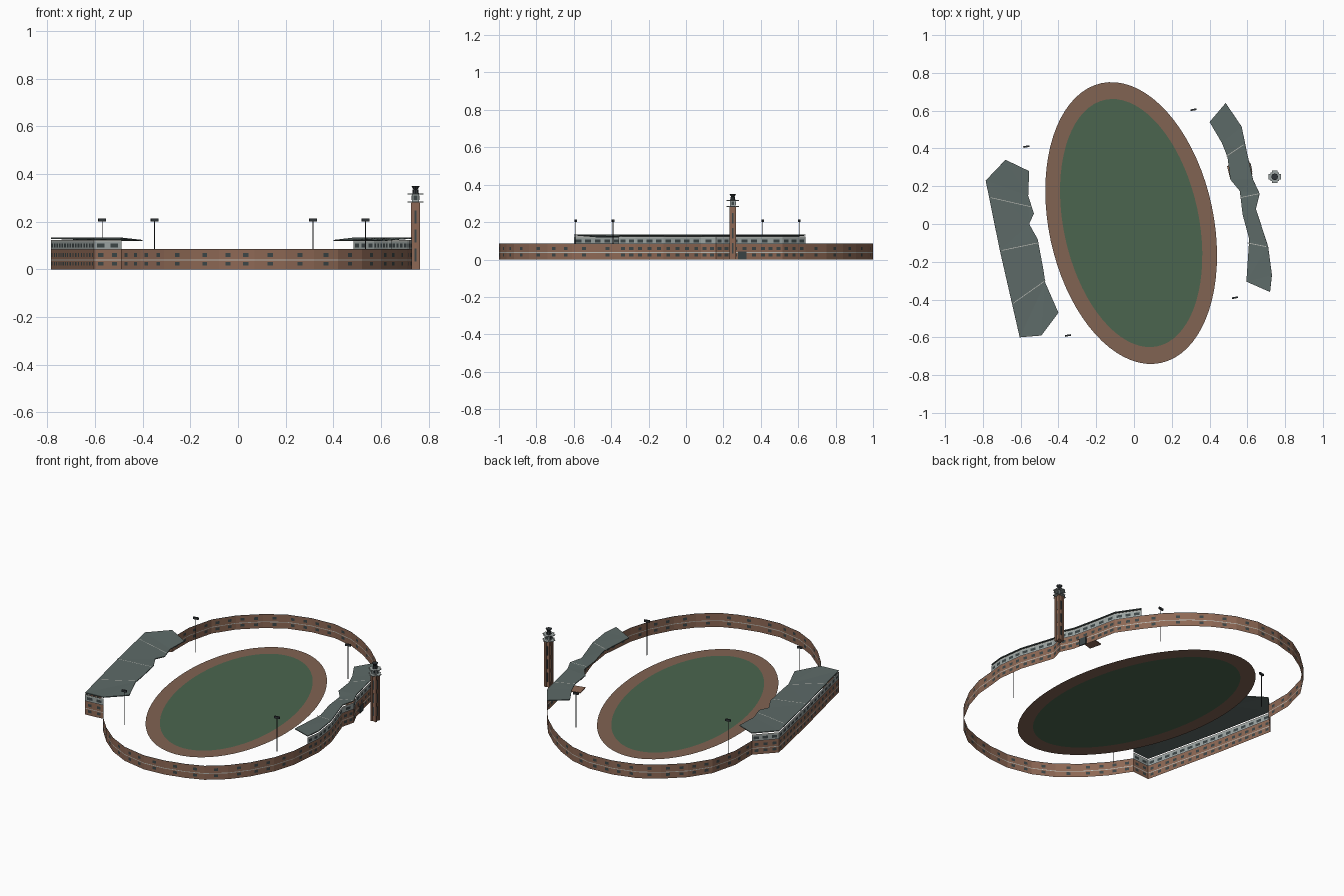
import bpy, bmesh, math
from mathutils import Vector, Matrix

if "Cube" in bpy.data.objects:
    bpy.data.objects.remove(bpy.data.objects["Cube"])


def material(name, r, g, b):
    m = bpy.data.materials.new(name)
    m.use_nodes = True
    m.diffuse_color = (r, g, b, 1)
    m.node_tree.nodes["Principled BSDF"].inputs["Base Color"].default_value = (r, g, b, 1)
    return m


BRICK = material("brick", .27, .14, .09)
TRACK = material("track_clay", .22, .125, .085)
GRASS = material("grass", .07, .13, .077)
ROOF = material("roof_grey", .11, .145, .138)
GLASS = material("window_dark", .045, .06, .062)
STONE = material("pale_stone", .5, .5, .46)
PANEL = material("panel_grey", .33, .37, .36)
DARK = material("charcoal", .03, .036, .04)


def finish(name, bm, mats):
    mesh = bpy.data.meshes.new(name)
    bm.to_mesh(mesh)
    bm.free()
    for m in mats:
        mesh.materials.append(m)
    obj = bpy.data.objects.new(name, mesh)
    bpy.context.collection.objects.link(obj)
    return obj


def box(name, centre, size, mat, turn=0):
    bm = bmesh.new()
    place = Matrix.Translation(centre) @ Matrix.Rotation(math.radians(turn), 4, "Z")
    bmesh.ops.create_cube(bm, size=1, matrix=place @ Matrix.Diagonal((*size, 1)))
    return finish(name, bm, [mat])


def cone(name, centre, r1, r2, height, mat, sides=8):
    bm = bmesh.new()
    bmesh.ops.create_cone(bm, cap_ends=True, segments=sides, radius1=r1, radius2=r2,
                          depth=height, matrix=Matrix.Translation(centre))
    return finish(name, bm, [mat])


def facade(name, path, levels, kinds, mats, bay, window):
    """Upright sheet along a path, cut into bays. kinds gives (pier, window) material per row."""
    bm = bmesh.new()
    for a, b in zip(path, path[1:]):
        a, b = Vector(a), Vector(b)
        length = (b - a).length
        count = max(1, round(length / bay))
        half = min(window / length, .6 / count) / 2
        cuts = [0]
        for k in range(count):
            mid = (k + .5) / count
            cuts += [mid - half, mid + half]
        cuts.append(1)
        grid = [[bm.verts.new((*a.lerp(b, t), z)) for z in levels] for t in cuts]
        for c in range(len(cuts) - 1):
            for r, kind in enumerate(kinds):
                f = bm.faces.new((grid[c][r], grid[c + 1][r], grid[c + 1][r + 1], grid[c][r + 1]))
                f.material_index = kind[c % 2]
    return finish(name, bm, mats)


# Wall plan, split into open curves and grandstand backs
south = [(-.49, -.59), (-.41, -.71), (-.31, -.82), (-.2, -.91), (-.08, -.97), (.07, -1),
         (.2, -.99), (.32, -.96), (.42, -.92), (.52, -.84), (.6, -.74), (.67, -.61),
         (.71, -.48), (.72, -.36)]
east = [(.72, -.36), (.73, -.27), (.71, -.12), (.645, .08), (.665, .16), (.63, .235),
        (.595, .39), (.57, .515), (.485, .64)]
north = [(.485, .64), (.4, .75), (.3, .84), (.2, .91), (.08, .97), (-.05, 1), (-.2, .99),
         (-.34, .95), (-.45, .88), (-.56, .78), (-.64, .66), (-.68, .5), (-.68, .34)]
west = [(-.68, .34), (-.785, .23), (-.71, -.14), (-.605, -.6), (-.49, -.59)]

# Two-storey brick walls with window rows, a stone band and a dark coping
storey_levels = [0, .015, .031, .036, .04, .052, .068, .082, .085]
storey_kinds = [(0, 0), (0, 1), (0, 0), (2, 2), (0, 0), (0, 1), (0, 0), (3, 3)]
for name, path, bay in (("south_wall", south, .095), ("east_wall", east, .05),
                        ("north_wall", north, .095), ("west_wall", west, .05)):
    facade(name, path, storey_levels, storey_kinds, [BRICK, GLASS, STONE, DARK], bay, .022)

# Upper gallery of each grandstand
gallery_levels = [.085, .092, .108, .117, .122]
gallery_kinds = [(0, 0), (0, 1), (0, 0), (2, 2)]
for name, path in (("east_gallery", east), ("west_gallery", west)):
    facade(name, path, gallery_levels, gallery_kinds, [PANEL, GLASS, STONE], .055, .032)


# Grandstand roofs, high at the back and lower toward the pitch
def roof(name, outer, inner):
    bm = bmesh.new()
    ring = [bm.verts.new((*p, .133)) for p in outer] + [bm.verts.new((*p, .123)) for p in inner]
    f = bm.faces.new(ring)
    f.normal_update()
    if f.normal.z < 0:
        f.normal_flip()
    bmesh.ops.triangulate(bm, faces=[f])
    obj = finish(name, bm, [ROOF])
    thick = obj.modifiers.new("thickness", "SOLIDIFY")
    thick.thickness = .005


roof("east_roof", east,
     [(.4, .54), (.465, .43), (.495, .355), (.51, .235), (.56, .175), (.575, .05),
      (.61, -.08), (.595, -.305)])
roof("west_roof", west,
     [(-.4, -.47), (-.47, -.31), (-.48, -.24), (-.51, -.08), (-.555, 0), (-.53, .055),
      (-.56, .15), (-.555, .28)])


# Pale joints across the roofs
def seam(name, a, b):
    a, b = Vector((*a, .1337)), Vector((*b, .1247))
    d = (b - a).normalized()
    side = Vector((-d.y, d.x, 0)) * .0017
    bm = bmesh.new()
    bm.faces.new([bm.verts.new(p) for p in (a - side, b - side, b + side, a + side)])
    finish(name, bm, [STONE])


seams = [((-.76, .14), (-.54, .09)), ((-.7, -.14), (-.51, -.1)), ((-.64, -.42), (-.47, -.3)),
         ((.58, .42), (.49, .36)), ((.66, .16), (.565, .14)), ((.7, -.12), (.6, -.1))]
for n, (a, b) in enumerate(seams):
    seam(f"roof_seam_{n + 1}", a, b)

# Oval pitch with its surrounding track
bm = bmesh.new()
tilt = Matrix.Translation((-.015, .005, .001)) @ Matrix.Rotation(math.radians(12), 4, "Z")
sides = 72


def oval(rx, ry):
    return [bm.verts.new(tilt @ Vector((rx * math.cos(k * math.tau / sides),
                                        ry * math.sin(k * math.tau / sides), 0)))
            for k in range(sides)]


edge, grass = oval(.436, .757), oval(.358, .667)
for k in range(sides):
    j = (k + 1) % sides
    bm.faces.new((edge[k], edge[j], grass[j], grass[k]))
bm.faces.new(grass).material_index = 1
finish("pitch_and_track", bm, [TRACK, GRASS])

# Floodlights
for n, (x, y) in enumerate([(-.57, .41), (-.35, -.59), (.315, .605), (.535, -.39)]):
    cone(f"floodlight_post_{n + 1}", (x, y, .1), .002, .002, .2, DARK, 6)
    box(f"floodlight_head_{n + 1}", (x, y, .207), (.032, .009, .012), DARK, 10)

# Clock-style tower: core, corner piers, slots, balconies, lantern and cap
tx, ty = .745, .25
box("tower_core", (tx, ty, .14), (.028, .028, .28), BRICK)
for sx in (-1, 1):
    for sy in (-1, 1):
        box("tower_pier", (tx + sx * .013, ty + sy * .013, .14), (.011, .011, .28), BRICK)
for turn in range(4):
    dx, dy = round(math.cos(turn * math.pi / 2)), round(math.sin(turn * math.pi / 2))
    for z in (.06, .14, .22):
        box("tower_slot", (tx + dx * .0145, ty + dy * .0145, z),
            (.003 + abs(dy) * .004, .003 + abs(dx) * .004, .055), GLASS)
    box("lantern_window", (tx + dx * .0145, ty + dy * .0145, .3),
        (.003 + abs(dy) * .012, .003 + abs(dx) * .012, .018), GLASS)
for z, reach in ((.283, .068), (.315, .066)):
    box("balcony_across", (tx, ty, z), (reach, .028, .004), PANEL)
    box("balcony_along", (tx, ty, z), (.028, reach, .004), PANEL)
    box("balcony_middle", (tx, ty, z), (.044, .044, .004), PANEL)
box("tower_lantern", (tx, ty, .3), (.028, .028, .032), PANEL)
cone("tower_drum", (tx, ty, .325), .014, .012, .018, DARK)
cone("tower_crown", (tx, ty, .342), .008, .018, .016, DARK)

# Entrance canopy beside the tower, with its gate
box("entrance_canopy", (.56, .285, .048), (.12, .075, .005), BRICK, 14)
box("entrance_gate", (.619, .3, .022), (.006, .045, .044), GLASS, 12)
